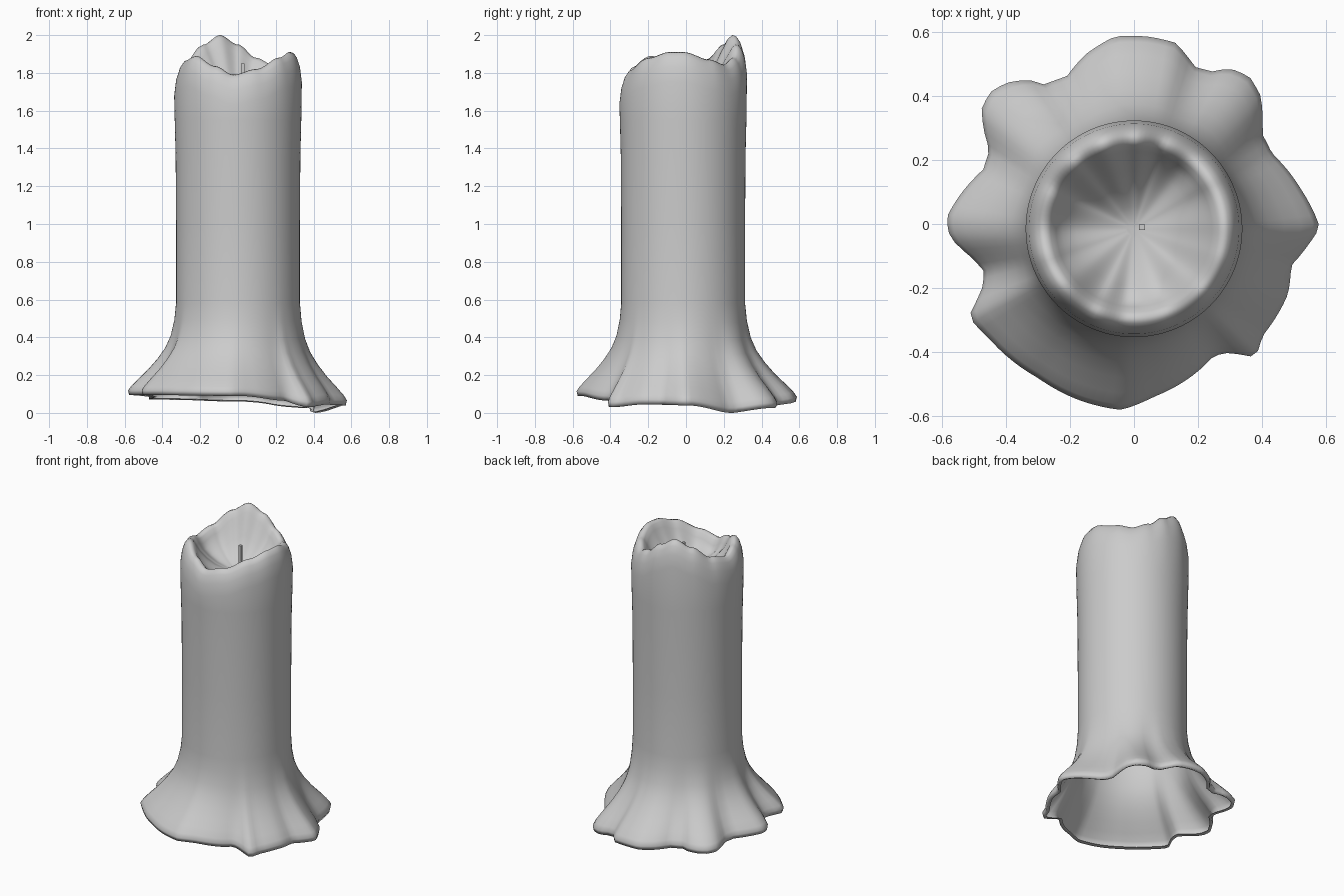
import bpy, bmesh, math

if "Cube" in bpy.data.objects:
    bpy.data.objects.remove(bpy.data.objects["Cube"])

N = 126            # columns around the candle
CY = -0.015        # the shaft sits slightly forward
FLOOR = 1.68       # bottom of the melted bowl

# outline of the melted wax skirt, seen from above
OUTLINE = [(.58, -.01), (.52, .11), (.43, .22), (.40, .28), (.395, .40), (.36, .46),
           (.30, .485), (.24, .475), (.19, .49), (.13, .565), (.04, .585), (-.06, .585),
           (-.15, .53), (-.21, .46), (-.28, .435), (-.33, .45), (-.40, .44), (-.45, .41),
           (-.475, .36), (-.47, .30), (-.45, .23), (-.47, .17), (-.55, .08), (-.585, .02),
           (-.575, -.04), (-.50, -.11), (-.465, -.15), (-.475, -.21), (-.515, -.29),
           (-.45, -.36), (-.30, -.48), (-.17, -.55), (-.04, -.58), (.06, -.54),
           (.18, -.475), (.25, -.41), (.30, -.40), (.38, -.415), (.40, -.35),
           (.48, -.22), (.49, -.13), (.54, -.07)]
# angle in degrees -> height of skirt edge, height of rim
EDGE_Z = [(0, .04), (30, 0), (50, .025), (90, .06), (135, .07), (180, .095),
          (215, .095), (270, .09), (300, .065), (313, .03), (335, .045)]
RIM_Z = [(0, 1.91), (30, 1.87), (50, 1.845), (70, 1.88), (90, 1.95), (110, 2.0),
         (130, 1.95), (155, 1.87), (180, 1.84), (200, 1.87), (218, 1.89),
         (245, 1.835), (265, 1.79), (290, 1.82), (320, 1.88), (345, 1.91)]


def lookup(table, a, smooth=False):
    """Periodic interpolation of an (angle, value) table."""
    table = sorted(table)
    table = [(table[-1][0] - 360, table[-1][1])] + table + [(table[0][0] + 360, table[0][1])]
    for (a0, v0), (a1, v1) in zip(table, table[1:]):
        if a0 <= a <= a1:
            t = (a - a0) / (a1 - a0)
            if smooth:
                t = t * t * (3 - 2 * t)
            return v0 + (v1 - v0) * t


POLAR = [(math.degrees(math.atan2(y, x)) % 360, math.hypot(x, y)) for x, y in OUTLINE]


def column(a):
    """Points of one vertical section, from skirt edge up over the rim into the bowl."""
    R, e, H = lookup(POLAR, a), lookup(EDGE_Z, a, True), lookup(RIM_Z, a, True)
    r0, top = .328, .58
    pts = [(R - .025, e + .006, 0), (R - .006, e, 0)]
    # flared skirt: height fraction, outward blend
    for t, f in [(.05, 1), (.10, .93), (.18, .78), (.28, .58), (.40, .38),
                 (.52, .22), (.65, .11), (.82, .035)]:
        pts.append((r0 + (R - r0) * f, e + (top - e) * t, 1 - f))
    # straight shaft
    pts += [(r0, top, 1), (.328, 1.0, 1), (.33, 1.35, 1), (.335, 1.55, 1)]
    # rounded rim: radius, drop below the crest
    for r, d in [(.338, .16), (.328, .08), (.312, .03), (.295, .006), (.278, 0),
                 (.26, .014), (.243, .045), (.222, .08)]:
        pts.append((r, H - d, 1))
    # melted bowl
    for r, m in [(.18, .38), (.13, .7), (.07, .92), (.025, 1)]:
        pts.append((r, (H - .08) * (1 - m) + FLOOR * m, 1))
    ca, sa = math.cos(math.radians(a)), math.sin(math.radians(a))
    return [(r * ca, r * sa + CY * w, z) for r, z, w in pts]


# candle wax: one open-bottomed lofted shell
bm = bmesh.new()
cols = [[bm.verts.new(p) for p in column(i * 360 / N)] for i in range(N)]
for i in range(N):
    a, b = cols[i], cols[(i + 1) % N]
    for j in range(len(a) - 1):
        bm.faces.new((a[j], b[j], b[j + 1], a[j + 1]))
bm.faces.new([c[-1] for c in cols])
mesh = bpy.data.meshes.new("candle_wax")
bm.to_mesh(mesh)
bm.free()
wax = bpy.data.objects.new("candle_wax", mesh)
bpy.context.collection.objects.link(wax)
for p in mesh.polygons:
    p.use_smooth = True

# wick
bpy.ops.mesh.primitive_cube_add(size=1, location=(.025, -.01, 1.755))
wick = bpy.context.object
wick.name = "wick"
wick.scale = (.018, .018, .19)
